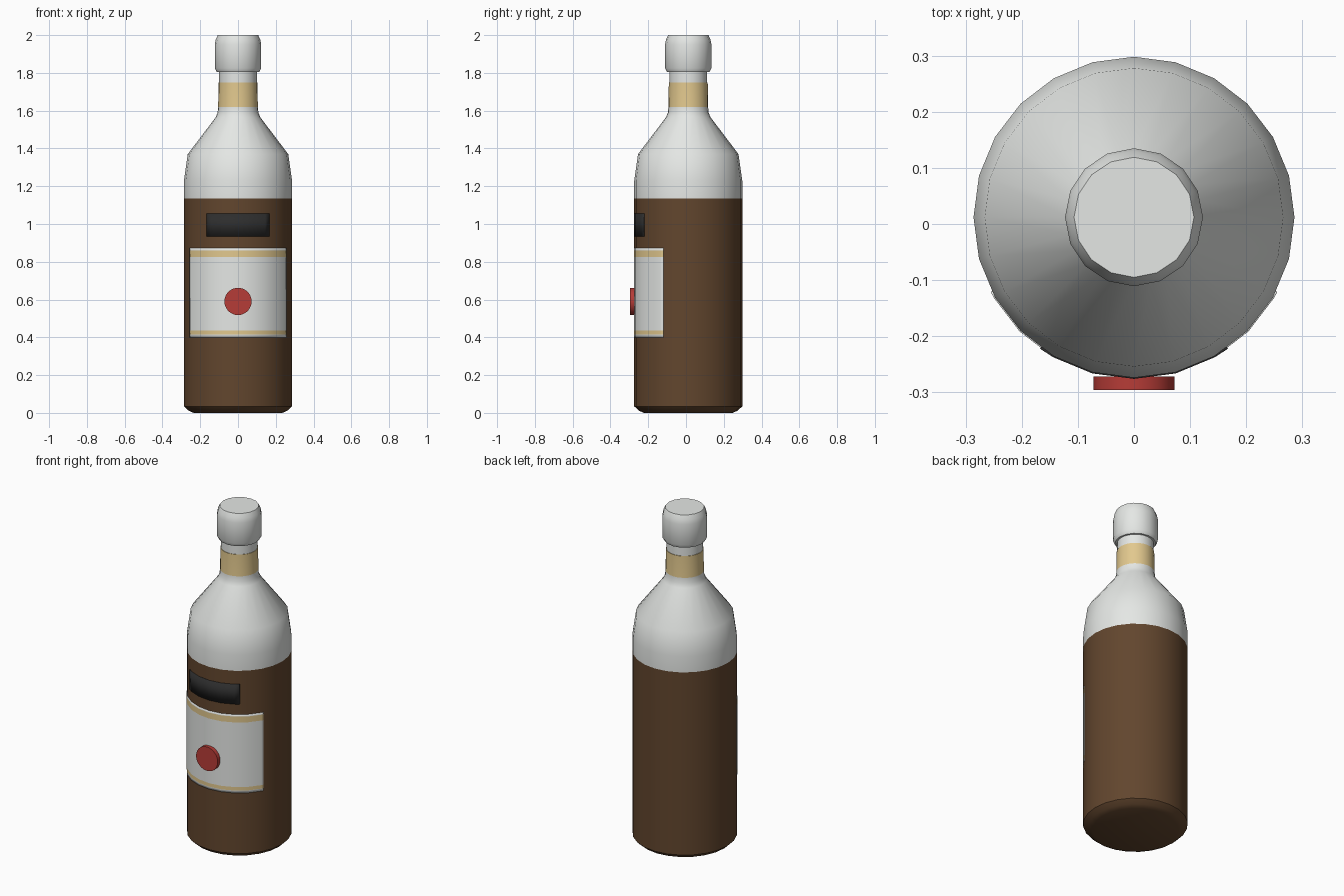
import bpy, bmesh
from math import sin, cos, radians, pi

if "Cube" in bpy.data.objects:
    bpy.data.objects.remove(bpy.data.objects["Cube"])

CY = 0.012      # axis of the bottle in y
R = 0.286       # body radius


def material(name, r, g, b):
    m = bpy.data.materials.new(name)
    m.use_nodes = True
    m.diffuse_color = (r, g, b, 1)
    bsdf = next(n for n in m.node_tree.nodes if n.type == 'BSDF_PRINCIPLED')
    bsdf.inputs["Base Color"].default_value = (r, g, b, 1)
    return m


WHITE = material("white", 0.79, 0.81, 0.79)
BROWN = material("brown", 0.122, 0.061, 0.027)
GOLD = material("gold", 0.76, 0.58, 0.27)
BLACK = material("black", 0.026, 0.026, 0.026)
RED = material("red", 0.47, 0.045, 0.038)


def finish(name, bm, mats, angle=35):
    mesh = bpy.data.meshes.new(name)
    bm.to_mesh(mesh)
    bm.free()
    obj = bpy.data.objects.new(name, mesh)
    bpy.context.collection.objects.link(obj)
    for m in mats:
        mesh.materials.append(m)
    bpy.ops.object.select_all(action='DESELECT')
    obj.select_set(True)
    bpy.context.view_layer.objects.active = obj
    bpy.ops.object.shade_smooth_by_angle(angle=radians(angle))
    return obj


def lathe(name, profile, sides, mats, rule=None):
    """Turn a (radius, z) profile about the bottle axis and cap both ends."""
    bm = bmesh.new()
    rings = [[bm.verts.new((r * sin(2 * pi * i / sides),
                            CY - r * cos(2 * pi * i / sides), z))
              for i in range(sides)] for r, z in profile]
    for a, b in zip(rings, rings[1:]):
        for i in range(sides):
            j = (i + 1) % sides
            bm.faces.new((a[i], a[j], b[j], b[i]))
    bm.faces.new(rings[0][::-1])
    bm.faces.new(rings[-1])
    if rule:
        for f in bm.faces:
            f.material_index = rule(f.calc_center_median().z)
    return finish(name, bm, mats)


def wrapped_label(name, half_angle, levels, mats, bands=()):
    """Thin plate that follows the facets on the front of the body."""
    angles = [-half_angle] + [a for a in range(-90, 91, 15)
                              if abs(a) < half_angle] + [half_angle]
    r = R + 0.002
    bm = bmesh.new()
    rows = [[bm.verts.new((r * sin(radians(a)), CY - r * cos(radians(a)), z))
             for a in angles] for z in levels]
    for k, (lo, hi) in enumerate(zip(rows, rows[1:])):
        for i in range(len(angles) - 1):
            f = bm.faces.new((lo[i], lo[i + 1], hi[i + 1], hi[i]))
            f.material_index = 1 if k in bands else 0
    obj = finish(name, bm, mats)
    solid = obj.modifiers.new("thickness", 'SOLIDIFY')
    solid.thickness = 0.004
    solid.offset = -1
    return obj


# Bottle: brown below, white shoulder, gold neck band
lathe("bottle",
      [(0.235, 0.0), (0.262, 0.012), (R, 0.035), (R, 1.135), (R, 1.23),
       (0.266, 1.37), (0.118, 1.565), (0.108, 1.59), (0.105, 1.62),
       (0.103, 1.75)],
      24, [BROWN, WHITE, GOLD],
      lambda z: 0 if z < 1.135 else 1 if z < 1.62 else 2)

# Collar and stopper
lathe("neck_collar", [(0.1, 1.74), (0.1, 1.82)], 24, [WHITE])
lathe("stopper", [(0.112, 1.805), (0.123, 1.825), (0.123, 1.95),
                  (0.118, 1.975), (0.107, 2.0)], 16, [WHITE])

# Labels on the front
wrapped_label("main_label", 62.5, [0.4, 0.415, 0.436, 0.825, 0.86, 0.872],
              [WHITE, GOLD], bands=(1, 3))
wrapped_label("upper_label", 35.5, [0.935, 1.055], [BLACK])

# Round seal standing out from the main label
bm = bmesh.new()
bmesh.ops.create_cone(bm, cap_ends=True, segments=32, radius1=0.072,
                      radius2=0.072, depth=0.024)
seal = finish("round_seal", bm, [RED])
seal.rotation_euler = (pi / 2, 0, 0)
seal.location = (0, -0.284, 0.59)
